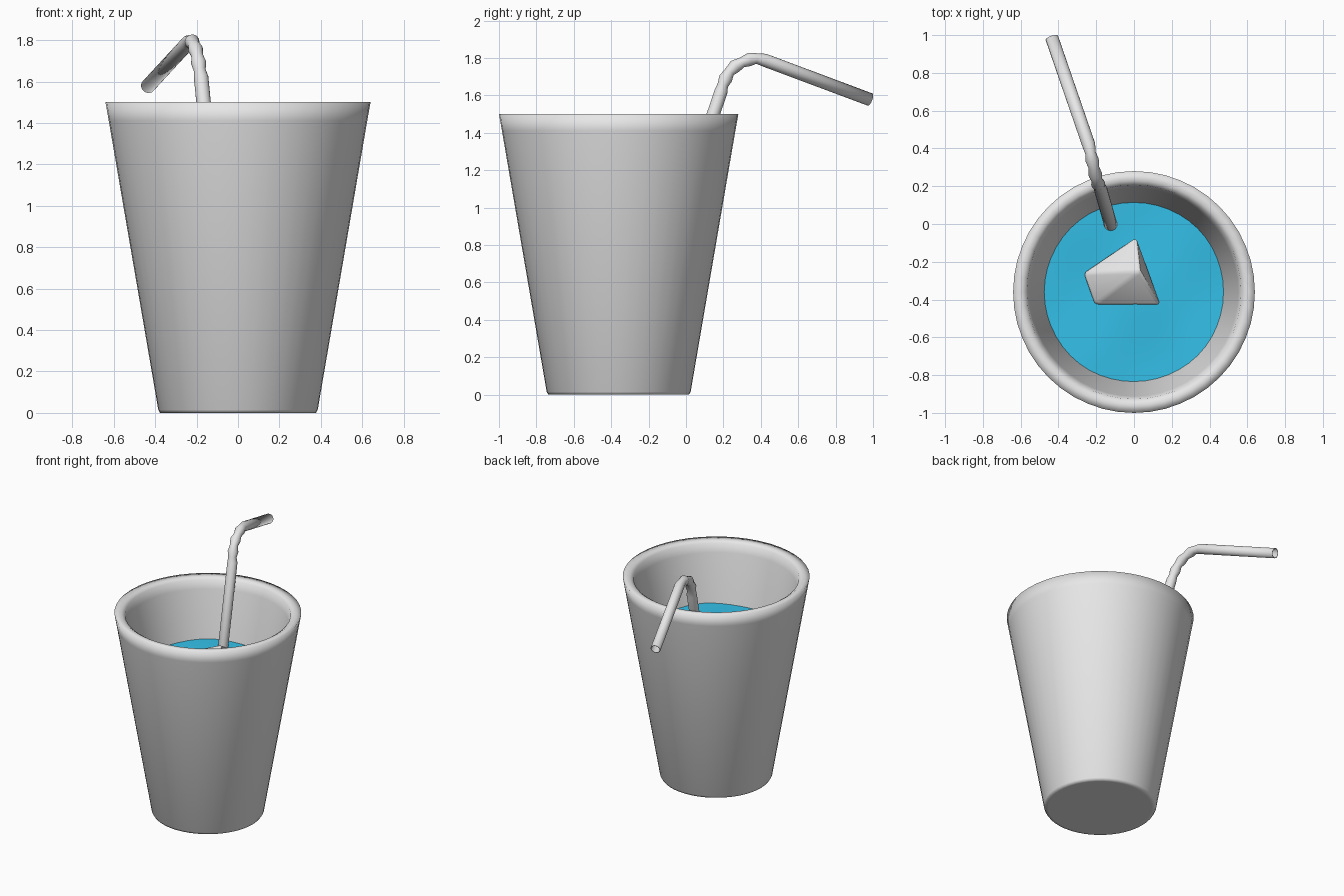
import bpy
import bmesh
import math
from mathutils import Vector

old = bpy.data.objects.get("Cube")
if old:
    bpy.data.objects.remove(old, do_unlink=True)

CUP_Y = -0.36


def material(name, colour):
    mat = bpy.data.materials.new(name)
    mat.use_nodes = True
    mat.diffuse_color = (*colour, 1)
    for node in mat.node_tree.nodes:
        if node.type == 'BSDF_PRINCIPLED':
            node.inputs["Base Color"].default_value = (*colour, 1)
    return mat


grey = material("light_grey", (0.8, 0.8, 0.8))
blue = material("water_blue", (0.034, 0.52, 0.8))


def finish(bm, name, mat, recalc=True):
    if recalc:
        bmesh.ops.recalc_face_normals(bm, faces=bm.faces[:])
    for face in bm.faces:
        face.smooth = True
    mesh = bpy.data.meshes.new(name)
    bm.to_mesh(mesh)
    bm.free()
    mesh.materials.append(mat)
    obj = bpy.data.objects.new(name, mesh)
    bpy.context.collection.objects.link(obj)
    return obj


def bridge(bm, rings):
    for a, b in zip(rings, rings[1:]):
        n = len(a)
        for i in range(n):
            j = (i + 1) % n
            bm.faces.new((a[i], a[j], b[j], b[i]))


def ring(bm, radius, height, sides):
    """Horizontal ring about the cup axis; height is a function of x, y."""
    verts = []
    for i in range(sides):
        a = math.tau * i / sides
        x, y = radius * math.cos(a), radius * math.sin(a)
        verts.append(bm.verts.new((x, y + CUP_Y, height(x, y))))
    return verts


# Cup: one closed profile, outside wall, rim, inside wall and floor
profile = [(0.355, 0), (0.376, 0), (0.385, 0.015), (0.624, 1.41),
           (0.64, 1.5), (0.59, 1.5), (0.567, 1.485), (0.552, 1.42),
           (0.475, 1.07), (0.32, 0.1), (0.30, 0.08)]
bm = bmesh.new()
rings = [ring(bm, r, lambda x, y, z=z: z, 48) for r, z in profile]
bridge(bm, rings)
bm.faces.new(rings[0])
bm.faces.new(rings[-1])
finish(bm, "cup", grey)


# Water: rippled disc meeting the inside wall
def ripple(x, y):
    return 1.07 + 0.008 * math.sin(9 * x + 1) * math.cos(8 * y)


bm = bmesh.new()
rings = [ring(bm, 0.48 * k / 8, ripple, 40) for k in range(8, 0, -1)]
bridge(bm, rings)
centre = bm.verts.new((0, CUP_Y, ripple(0, 0)))
for i, v in enumerate(rings[-1]):
    bm.faces.new((v, rings[-1][(i + 1) % 40], centre))
finish(bm, "water", blue)

# Ice: irregular chunk tilted through the water surface
corners = [(0.03, -0.25, 1.22), (0.01, -0.07, 1.12), (-0.27, -0.26, 1.09),
           (-0.21, -0.43, 1.07), (0.14, -0.43, 1.08), (0, -0.13, 0.85),
           (-0.2, -0.3, 0.85), (0.08, -0.38, 0.85), (-0.13, -0.4, 0.85)]
bm = bmesh.new()
for co in corners:
    bm.verts.new(co)
bmesh.ops.convex_hull(bm, input=bm.verts[:])
ice = finish(bm, "ice_chunk", grey)
bevel = ice.modifiers.new("soft_edges", 'BEVEL')
bevel.width = 0.015
bevel.segments = 2

# Straw: tube swept along a path, pleated through the bend (x, y, z, radius)
path = [(-0.05, -0.26, 0.3, 0.035), (-0.178, 0.187, 1.62, 0.035),
        (-0.185, 0.197, 1.655, 0.029), (-0.19, 0.212, 1.69, 0.037),
        (-0.197, 0.232, 1.725, 0.028), (-0.205, 0.262, 1.755, 0.036),
        (-0.213, 0.30, 1.776, 0.028), (-0.222, 0.34, 1.792, 0.036),
        (-0.23, 0.375, 1.797, 0.028), (-0.24, 0.42, 1.788, 0.035),
        (-0.435, 0.985, 1.577, 0.035)]
points = [Vector(p[:3]) for p in path]
bm = bmesh.new()
rings = []
for i, p in enumerate(points):
    steps = [(points[k + 1] - points[k]).normalized()
             for k in (i - 1, i) if 0 <= k < len(points) - 1]
    tangent = sum(steps, Vector()).normalized()
    side = tangent.cross(Vector((1, 0, 0))).normalized()
    other = tangent.cross(side)
    r = path[i][3]
    rings.append([bm.verts.new(p + r * (math.cos(a) * side + math.sin(a) * other))
                  for a in (math.tau * k / 20 for k in range(20))])
bridge(bm, rings)
straw = finish(bm, "bendy_straw", grey)
wall = straw.modifiers.new("wall", 'SOLIDIFY')
wall.thickness = 0.005
wall.offset = -1

# Keep the ice faces and straw mouth crisp
for obj in (ice, straw):
    bpy.ops.object.select_all(action='DESELECT')
    obj.select_set(True)
    bpy.context.view_layer.objects.active = obj
    bpy.ops.object.shade_smooth_by_angle(angle=math.radians(50))
